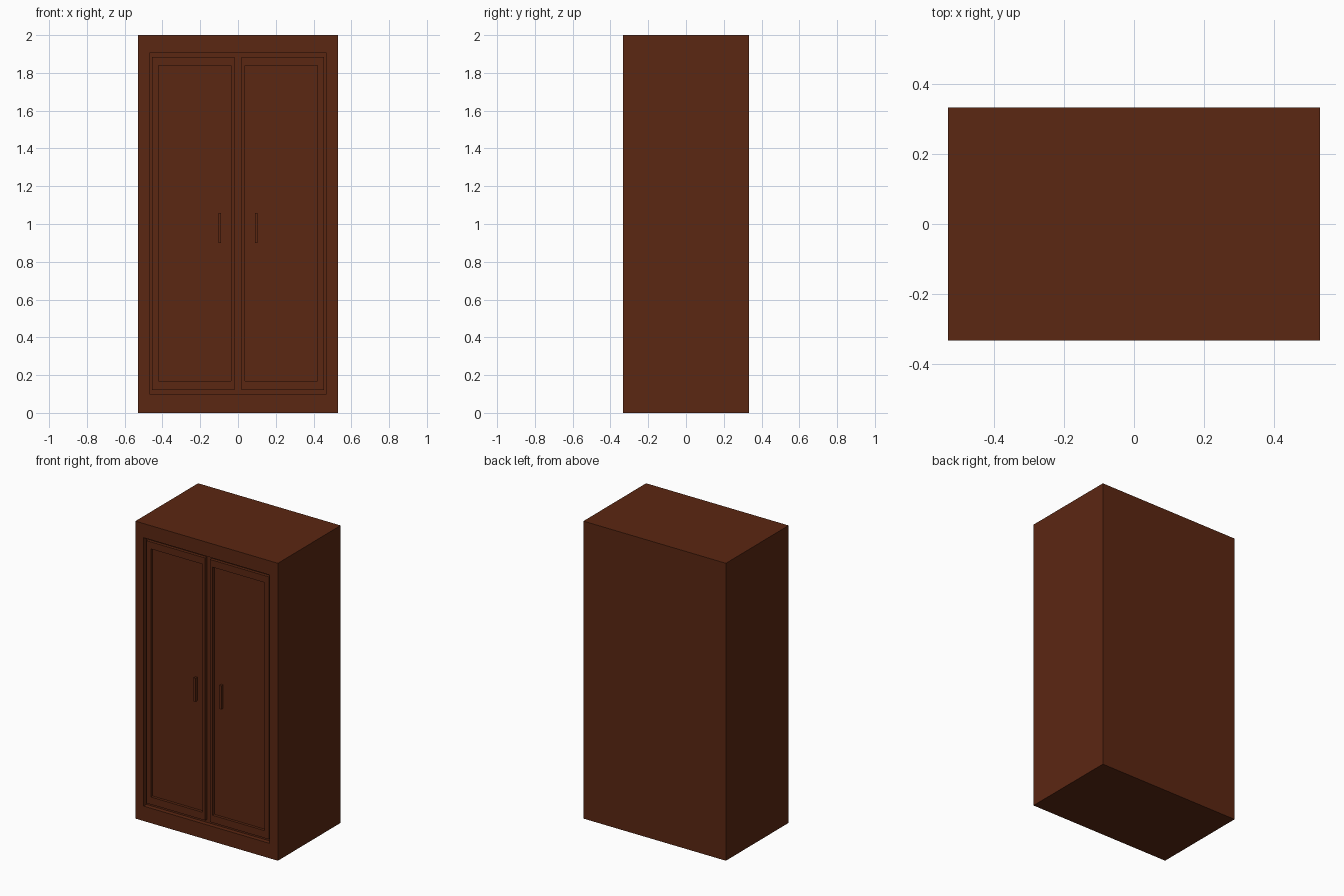
import bpy, bmesh

if "Cube" in bpy.data.objects:
    bpy.data.objects.remove(bpy.data.objects["Cube"])

HALF_W, HALF_D, HEIGHT = 0.53, 0.333, 2.0

wood = bpy.data.materials.new("dark_brown_wood")
wood.diffuse_color = (0.105, 0.020, 0.006, 1)
wood.use_nodes = True
wood.node_tree.nodes["Principled BSDF"].inputs["Base Color"].default_value = wood.diffuse_color


def new_box(bm, x0, x1, y0, y1, z0, z1):
    """Add a box given by its limits."""
    verts = bmesh.ops.create_cube(bm, size=1)["verts"]
    for v in verts:
        v.co = (x1 if v.co.x > 0 else x0,
                y1 if v.co.y > 0 else y0,
                z1 if v.co.z > 0 else z0)


def sink_front(bm, x0, x1, z0, z1, depth):
    """Cut a rectangular recess with straight walls into the front face."""
    bm.normal_update()
    face = min(bm.faces, key=lambda f: f.calc_center_median().y)
    c = face.calc_center_median()
    for push in (0, depth):
        # first pass makes the rim, second pass pushes the floor back
        face = bmesh.ops.extrude_discrete_faces(bm, faces=[face])["faces"][0]
        for v in face.verts:
            if push:
                v.co.y += push
            else:
                v.co.x = x1 if v.co.x > c.x else x0
                v.co.z = z1 if v.co.z > c.z else z0


def finish(bm, name):
    bmesh.ops.recalc_face_normals(bm, faces=bm.faces)
    mesh = bpy.data.meshes.new(name)
    bm.to_mesh(mesh)
    bm.free()
    mesh.materials.append(wood)
    obj = bpy.data.objects.new(name, mesh)
    bpy.context.collection.objects.link(obj)


# Cabinet body with a shallow front opening
bm = bmesh.new()
new_box(bm, -HALF_W, HALF_W, -HALF_D, HALF_D, 0, HEIGHT)
sink_front(bm, -0.468, 0.468, 0.10, 1.905, 0.03)
finish(bm, "cabinet_body")

for side, label in ((-1, "left"), (1, "right")):
    # Door with a sunken panel
    bm = bmesh.new()
    x0, x1 = sorted((side * 0.018, side * 0.455))
    new_box(bm, x0, x1, -0.323, -0.298, 0.12, 1.885)
    p0, p1 = sorted((side * 0.037, side * 0.422))
    sink_front(bm, p0, p1, 0.17, 1.838, 0.018)
    finish(bm, label + "_door")

    # Upright bar handle on the panel
    bm = bmesh.new()
    cx = side * 0.096
    new_box(bm, cx - 0.007, cx + 0.007, -0.325, -0.300, 0.90, 1.058)
    finish(bm, label + "_handle")
